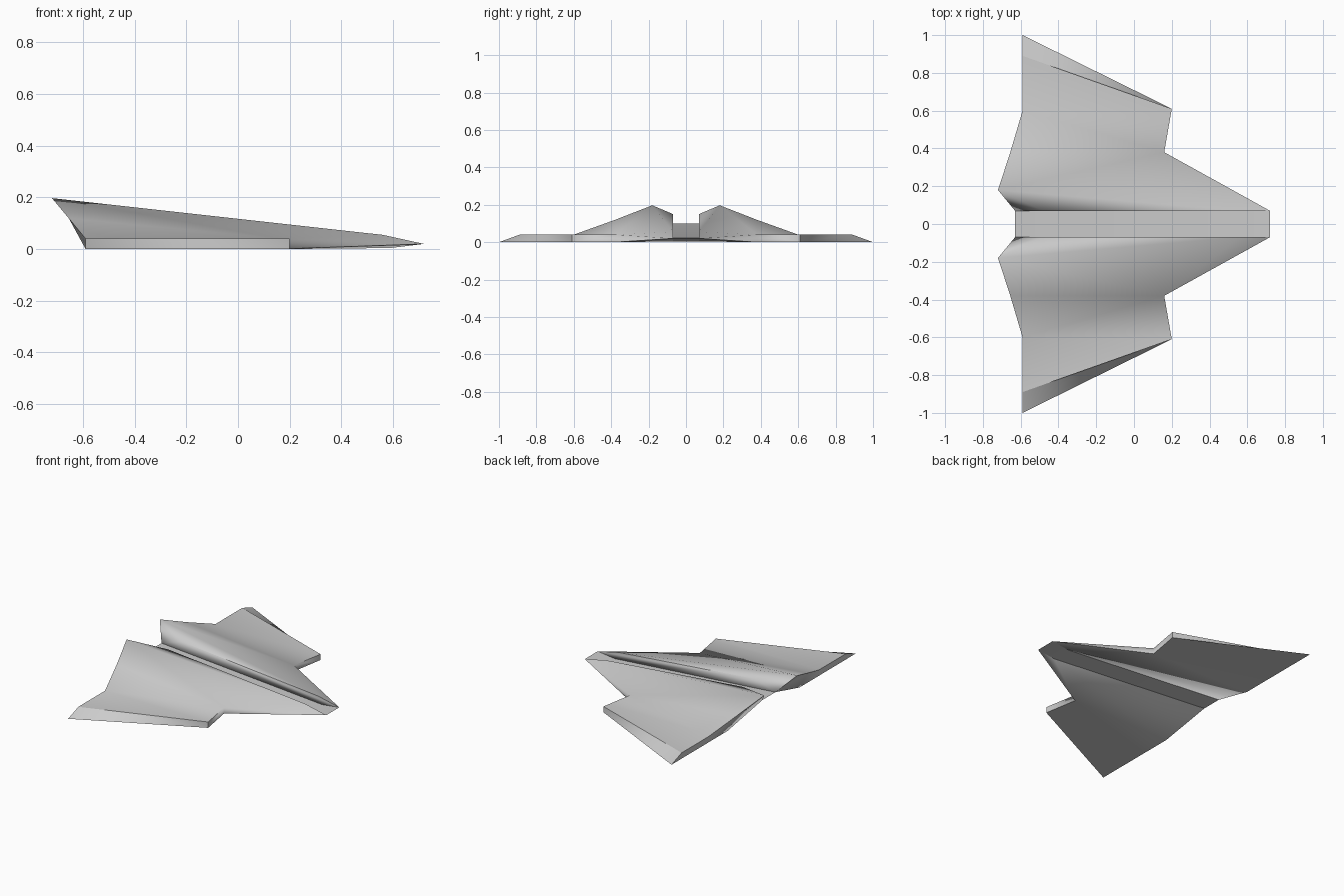
import bpy, bmesh

if "Cube" in bpy.data.objects:
    bpy.data.objects.remove(bpy.data.objects["Cube"])


def make_part(name, points, faces):
    """Build one side (+y) from named points and mirror it across y = 0."""
    mesh = bpy.data.meshes.new(name)
    bm = bmesh.new()
    verts = {k: bm.verts.new(p) for k, p in points.items()}
    for f in faces:
        bm.faces.new([verts[k] for k in f.split()])
    bmesh.ops.recalc_face_normals(bm, faces=bm.faces)
    bmesh.ops.triangulate(bm, faces=[f for f in bm.faces if len(f.verts) > 3])
    bm.to_mesh(mesh)
    bm.free()
    ob = bpy.data.objects.new(name, mesh)
    bpy.context.collection.objects.link(ob)
    mod = ob.modifiers.new("mirror", 'MIRROR')
    mod.use_axis = (False, True, False)
    mod.use_clip = True
    bpy.ops.object.select_all(action='DESELECT')
    ob.select_set(True)
    bpy.context.view_layer.objects.active = ob
    bpy.ops.object.modifier_apply(modifier=mod.name)
    bpy.ops.object.shade_smooth_by_angle(angle=1.3)
    return ob


# Wing half: thin outer blade, raised inner ridge, overhanging tail peak
wing = {
    "tip": (-0.59, 1.00, 0.0), "shoulder": (-0.59, 0.89, 0.04),
    "front_t": (0.20, 0.61, 0.04), "front_b": (0.20, 0.61, 0.0),
    "notch_t": (0.16, 0.38, 0.04), "notch_b": (0.16, 0.38, 0.0),
    "corner_t": (-0.59, 0.60, 0.04), "corner_b": (-0.59, 0.60, 0.0),
    "peak": (-0.72, 0.18, 0.197), "ridge": (0.56, 0.07, 0.055),
    "nose": (0.72, 0.07, 0.02), "inner": (-0.48, 0.07, 0.15),
    "rear_out": (-0.655, 0.38, 0.119), "rear_in": (-0.63, 0.07, 0.10),
    "belly": (-0.59, 0.39, 0.0), "keel": (0.59, 0.07, 0.004),
}
make_part("wing", wing, [
    # upper skin
    "corner_t shoulder front_t notch_t",
    "shoulder tip front_b front_t",
    "peak rear_out notch_t", "rear_out corner_t notch_t",
    "peak notch_t ridge", "ridge notch_t nose",
    "peak ridge inner",
    # blade edges, channel wall and tail
    "front_t front_b notch_b notch_t", "notch_t notch_b nose",
    "notch_b keel nose",
    "inner ridge nose", "inner nose keel", "inner keel rear_in",
    "peak inner rear_in", "peak rear_in rear_out",
    "rear_out rear_in belly", "rear_out belly corner_t",
    "corner_t belly corner_b", "corner_t corner_b tip shoulder",
    # flat underside and the slope up to the channel floor
    "tip corner_b front_b", "corner_b notch_b front_b",
    "corner_b belly notch_b", "belly keel notch_b", "belly rear_in keel",
])

# Floor of the channel between the two wing halves
floor = {
    "rear": (-0.63, 0.07, 0.10), "rear_mid": (-0.63, 0.0, 0.10),
    "keel": (0.59, 0.07, 0.004), "keel_mid": (0.59, 0.0, 0.004),
    "nose": (0.72, 0.07, 0.02), "nose_mid": (0.72, 0.0, 0.02),
}
make_part("channel_floor", floor, [
    "rear rear_mid keel_mid keel", "keel keel_mid nose_mid nose",
])
